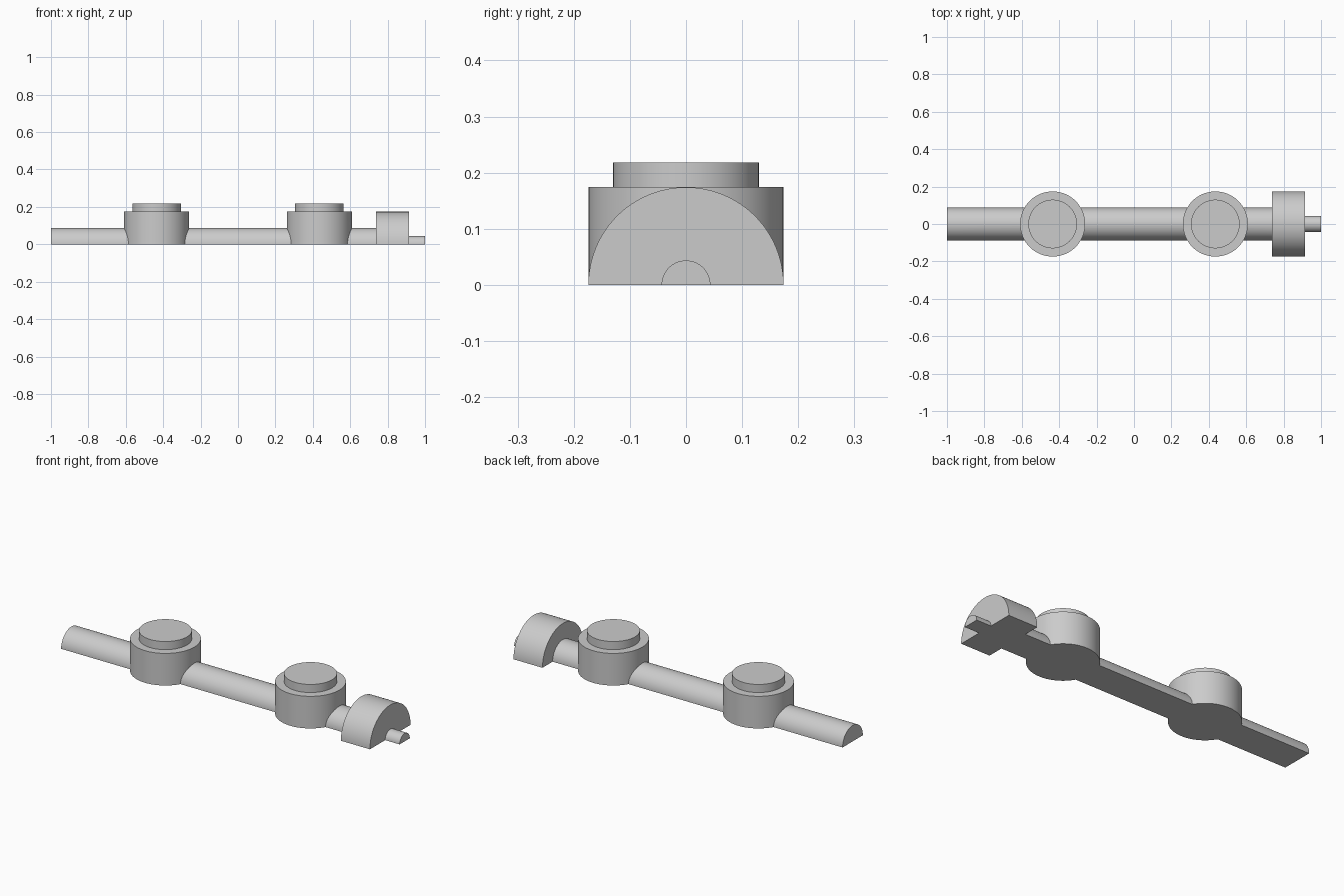
import bpy, bmesh
from math import pi, radians
from mathutils import Matrix

if "Cube" in bpy.data.objects:
    bpy.data.objects.remove(bpy.data.objects["Cube"], do_unlink=True)

SIDES = 96
R = 0.174                      # boss and collar radius

grey = bpy.data.materials.new("plain grey")
grey.use_nodes = True
grey.diffuse_color = (0.6, 0.6, 0.6, 1)
grey.node_tree.nodes["Principled BSDF"].inputs["Base Color"].default_value = grey.diffuse_color


def lathe(name, profile, matrix):
    """Solid of revolution about local z from (radius, height) points."""
    bm = bmesh.new()
    rings = []
    for r, h in profile:
        ring = bmesh.ops.create_circle(bm, segments=SIDES, radius=r,
                                       matrix=Matrix.Translation((0, 0, h)))["verts"]
        rings.append(ring)
    for a, b in zip(rings, rings[1:]):
        for i in range(SIDES):
            j = (i + 1) % SIDES
            bm.faces.new((a[i], a[j], b[j], b[i]))
    bm.faces.new(rings[0])
    bm.faces.new(rings[-1])
    bmesh.ops.recalc_face_normals(bm, faces=bm.faces)
    bm.transform(matrix)
    mesh = bpy.data.meshes.new(name)
    bm.to_mesh(mesh)
    bm.free()
    mesh.materials.append(grey)
    obj = bpy.data.objects.new(name, mesh)
    bpy.context.collection.objects.link(obj)
    return obj


# Round shaft along x: rod, wide collar, thin end pin
shaft = lathe("shaft_with_bosses",
              [(R / 2, -1), (R / 2, 0.739), (R, 0.739), (R, 0.913),
               (R / 4, 0.913), (R / 4, 1)],
              Matrix.Rotation(pi / 2, 4, "Y"))

# Two upright stepped bosses fused into the shaft
bosses = []
for x in (-0.435, 0.435):
    boss = lathe("boss", [(R, -0.13), (R, R), (0.13, R), (0.13, 0.218)],
                 Matrix.Translation((x, 0, 0)))
    boss.hide_render = True
    bosses.append(boss)
    union = shaft.modifiers.new("fuse boss", "BOOLEAN")
    union.operation = "UNION"
    union.solver = "EXACT"
    union.object = boss

bpy.context.view_layer.update()
fused = shaft.evaluated_get(bpy.context.evaluated_depsgraph_get())
bm = bmesh.new()
bm.from_mesh(fused.to_mesh())
fused.to_mesh_clear()
shaft.modifiers.clear()
for boss in bosses:
    bpy.data.objects.remove(boss, do_unlink=True)

# Flat underside: slice off the lower half and cap it
cut = bmesh.ops.bisect_plane(bm, geom=bm.verts[:] + bm.edges[:] + bm.faces[:],
                             plane_co=(0, 0, 0), plane_no=(0, 0, 1),
                             clear_inner=True, dist=1e-5)
rim = [e for e in bm.edges if e.is_boundary]
bmesh.ops.holes_fill(bm, edges=rim, sides=0)
bmesh.ops.recalc_face_normals(bm, faces=bm.faces)
bm.to_mesh(shaft.data)
bm.free()

# Round walls smooth, steps and ends sharp
bpy.ops.object.select_all(action="DESELECT")
shaft.select_set(True)
bpy.context.view_layer.objects.active = shaft
bpy.ops.object.shade_smooth_by_angle(angle=radians(30))
